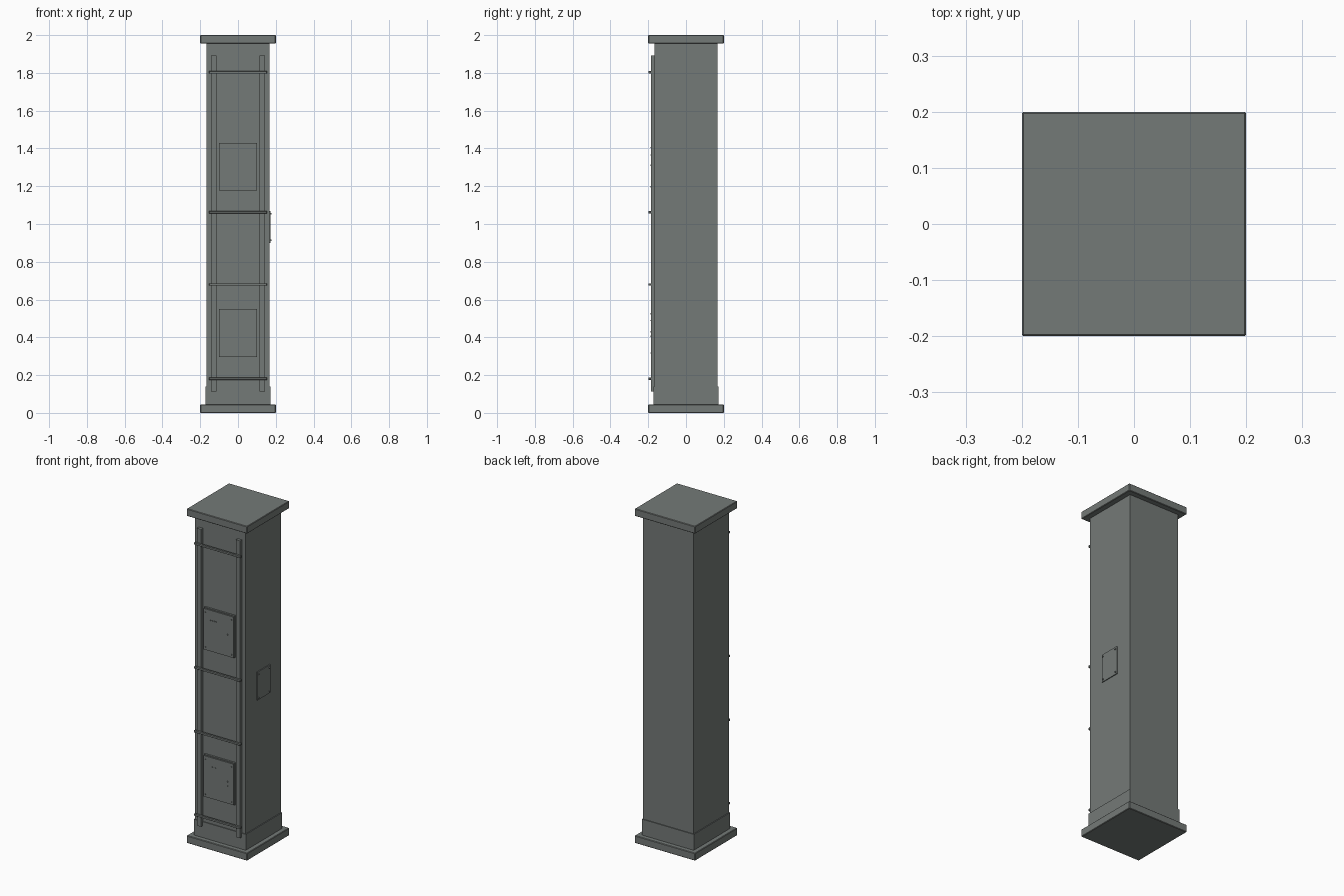
import bpy
from math import pi

if "Cube" in bpy.data.objects:
    bpy.data.objects.remove(bpy.data.objects["Cube"])

HALF = 0.167  # half width of the column shaft

# Dark grey-green paint shared by every part
paint = bpy.data.materials.new("grey_paint")
paint.diffuse_color = (0.175, 0.193, 0.185, 1)
paint.use_nodes = True
paint.node_tree.nodes["Principled BSDF"].inputs["Base Color"].default_value = paint.diffuse_color


def box(name, x, y, z, bevel=0.0):
    """Box from (min, max) ranges, with an optional small edge bevel."""
    bpy.ops.mesh.primitive_cube_add(size=1, location=[(r[0] + r[1]) / 2 for r in (x, y, z)])
    ob = bpy.context.object
    ob.name = name
    ob.scale = [r[1] - r[0] for r in (x, y, z)]
    bpy.ops.object.transform_apply(location=False, rotation=False, scale=True)
    ob.data.materials.append(paint)
    if bevel:
        mod = ob.modifiers.new("Bevel", 'BEVEL')
        mod.width = bevel
        mod.segments = 1
    return ob


def rod(name, loc, radius, length, rot, sides=12):
    """Cylinder centred at loc."""
    bpy.ops.mesh.primitive_cylinder_add(vertices=sides, radius=radius, depth=length,
                                        location=loc, rotation=rot)
    ob = bpy.context.object
    ob.name = name
    ob.data.materials.append(paint)
    bpy.ops.object.shade_smooth_by_angle()
    return ob


FACE_FRONT = (pi / 2, 0, 0)
FACE_SIDE = (0, pi / 2, 0)


def sym(v):
    return (-v, v)


# Main body: base plate, plinth, shaft and cap
box("base_plate", sym(0.2), sym(0.2), (0, 0.045), 0.003)
box("plinth", sym(0.172), sym(0.172), (0.045, 0.14))
box("column_shaft", sym(HALF), sym(HALF), (0.14, 1.956))
box("top_cap", sym(0.2), sym(0.2), (1.956, 2.0), 0.003)

# Two upright rails on the front
for side, x in (("left", (-0.143, -0.115)), ("right", (0.115, 0.143))):
    box(f"upright_rail_{side}", x, (-0.185, -HALF), (0.114, 1.893))

# Cross bars clamped over the rails
for i, z in enumerate((0.181, 0.68, 1.062, 1.803)):
    box(f"cross_bar_{i}", sym(0.153), (-0.198, -0.185), (z - 0.006, z + 0.006), 0.001)


# Front access doors with frame, corner screws and fittings
def door(name, z0, z1, knobs, lamps):
    box(f"{name}_frame", sym(0.1), (-0.178, -HALF), (z0, z1))
    box(f"{name}_panel", sym(0.098), (-0.184, -0.178), (z0 + 0.003, z1 - 0.005))
    for x in sym(0.087):
        for z in (z0 + 0.02, z1 - 0.025):
            rod(f"{name}_screw", (x, -0.186, z), 0.003, 0.006, FACE_FRONT)
    for x, z in knobs:
        rod(f"{name}_lock", (x, -0.186, z), 0.004, 0.006, FACE_FRONT)
    for x, z in lamps:
        rod(f"{name}_indicator", (x, -0.186, z), 0.003, 0.006, FACE_FRONT)


door("upper_door", 1.177, 1.43, [(0.06, 1.31)],
     [(-0.052, 1.365), (-0.038, 1.365), (-0.026, 1.365), (-0.015, 1.365)])
door("lower_door", 0.297, 0.55, [(0.06, 0.43), (0.06, 0.405)],
     [(-0.04, 0.49), (-0.02, 0.49)])

# Small inspection plate on the right side with four screws
box("side_plate", (HALF, 0.172), sym(0.062), (0.9, 1.068))
for y in sym(0.051):
    for z in (0.913, 1.053):
        rod("side_plate_screw", (0.173, y, z), 0.004, 0.008, FACE_SIDE)
